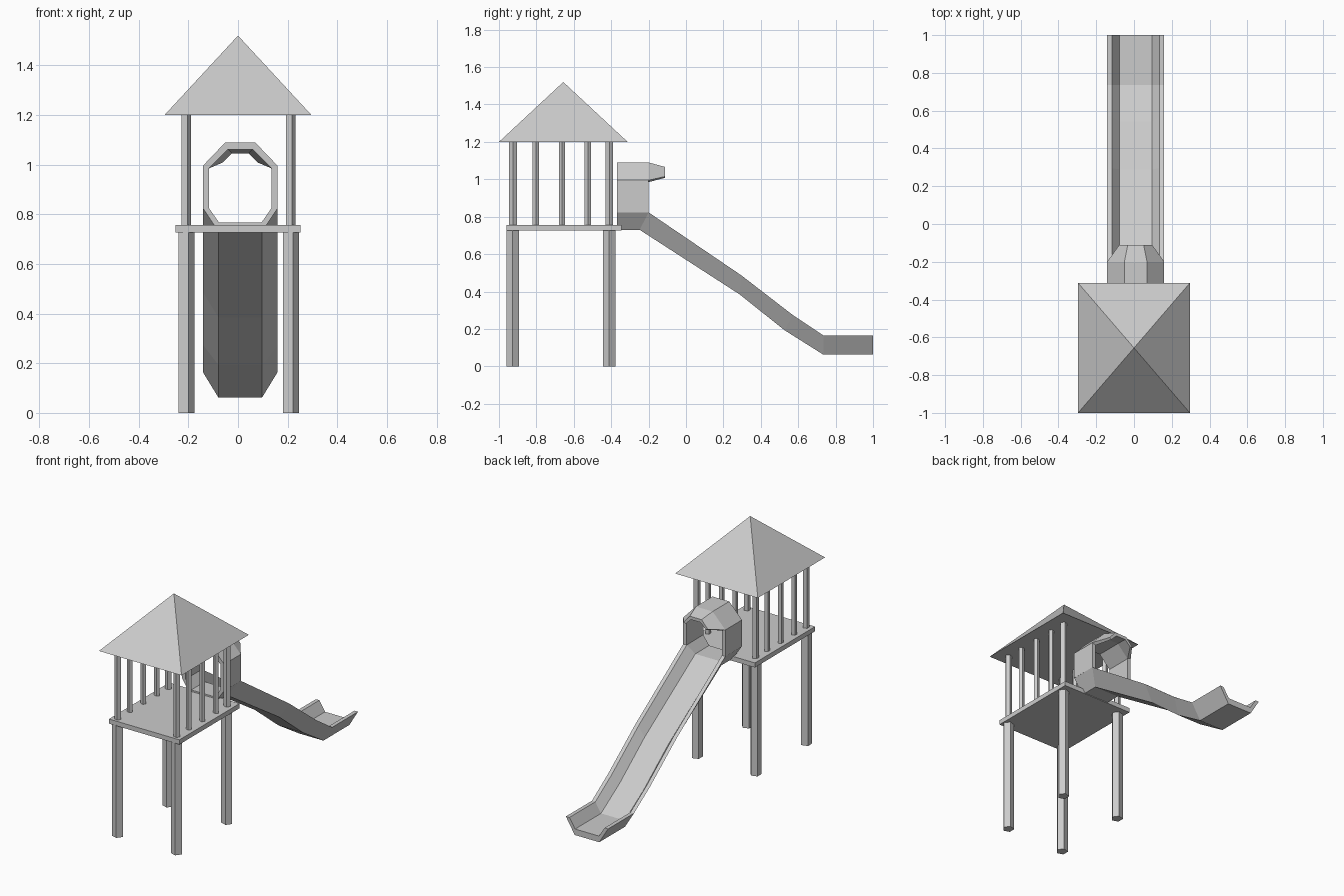
import bpy, bmesh
from math import cos, sin, tau

if "Cube" in bpy.data.objects:
    bpy.data.objects.remove(bpy.data.objects["Cube"])

CX = 0.009   # slide centre line


def loft(name, rings):
    """Skin closed cross-sections and cap both ends."""
    bm = bmesh.new()
    vs = [[bm.verts.new(p) for p in ring] for ring in rings]
    n = len(vs[0])
    for a, b in zip(vs, vs[1:]):
        for i in range(n):
            j = (i + 1) % n
            bm.faces.new((a[i], a[j], b[j], b[i]))
    bm.faces.new(vs[0])
    bm.faces.new(vs[-1])
    bmesh.ops.recalc_face_normals(bm, faces=bm.faces)
    me = bpy.data.meshes.new(name)
    bm.to_mesh(me)
    bm.free()
    ob = bpy.data.objects.new(name, me)
    bpy.context.collection.objects.link(ob)
    return ob


def pole(name, x, y, r, z0, z1):
    """Five-sided pole with one edge pointing to +x."""
    loft(name, [[(x + r * cos(tau * i / 5), y + r * sin(tau * i / 5), z)
                 for i in range(5)] for z in (z0, z1)])


def symmetric(outer, inner):
    """Mirror half outlines of (x, y, z) into one thick closed section."""
    flip = lambda pts: [(-x, y, z) for x, y, z in reversed(pts)]
    ring = outer + flip(outer) + [(-x, y, z) for x, y, z in inner] + inner[::-1]
    return [(x + CX, y, z) for x, y, z in ring]


# Platform
bpy.ops.mesh.primitive_cube_add(size=1, location=(0, -0.652, 0.741))
platform = bpy.context.object
platform.name = "platform"
platform.scale = (0.505, 0.616, 0.03)

# Pyramid roof
me = bpy.data.meshes.new("roof")
me.from_pydata([(-0.296, -1, 1.2), (0.296, -1, 1.2), (0.296, -0.312, 1.2),
                (-0.296, -0.312, 1.2), (0, -0.656, 1.52)], [],
               [(3, 2, 1, 0), (0, 1, 4), (1, 2, 4), (2, 3, 4), (3, 0, 4)])
bpy.context.collection.objects.link(bpy.data.objects.new("roof", me))

# Legs and railing posts
for x in (-0.211, 0.211):
    for y in (-0.927, -0.411):
        pole("leg", x, y, 0.0355, 0, 0.73)
    for y in (-0.925, -0.803, -0.663, -0.525, -0.41):
        pole("railing_post", x, y, 0.0215 if y in (-0.925, -0.41) else 0.018, 0.75, 1.2)

# Slide chute: rim (y, z) and underside (y, z) at each station
stations = [((-0.37, 0.825), (-0.37, 0.73)), ((-0.2, 0.823), (-0.248, 0.73)),
            ((0.295, 0.487), (0.286, 0.385)), ((0.57, 0.275), (0.527, 0.193)),
            ((0.735, 0.165), (0.735, 0.062)), ((1.0, 0.165), (1.0, 0.062))]
rings = []
for (ry, rz), (by, bz) in stations:
    fy, fz = by + 0.38 * (ry - by), bz + 0.38 * (rz - bz)
    rings.append(symmetric([(-0.151, ry, rz), (-0.088, by, bz)],
                           [(-0.126, ry, rz), (-0.085, fy, fz)]))
for ring in rings:
    # section order: outer left to right, then inner right to left
    o, i = ring[:4], ring[4:6]
    ring[4:] = [i[0], i[1], (2 * CX - i[1][0], *i[1][1:]), (2 * CX - i[0][0], *i[0][1:])]
loft("slide_chute", rings)


# Entry hood: side walls and arch
def arch(y, outer, inner):
    return symmetric([(x, y, z) for x, z in outer], [(x, y, z) for x, z in inner])


def fix(ring, k):
    """Close the inner outline so it runs right to left."""
    i = ring[2 * k:3 * k]
    return ring[:2 * k] + i + [(2 * CX - x, y, z) for x, y, z in reversed(i)]


wall_out = [(-0.151, 0.823), (-0.151, 0.995), (-0.06, 1.09)]
wall_in = [(-0.126, 0.823), (-0.126, 0.985), (-0.05, 1.062)]
loft("entry_hood", [fix(arch(y, wall_out, wall_in), 3) for y in (-0.37, -0.2)])

# Tapered visor in front of the hood
loft("hood_visor", [
    fix(arch(-0.2, wall_out[1:], wall_in[1:]), 2),
    fix(arch(-0.112, [(-0.088, 1.015), (-0.042, 1.066)],
             [(-0.072, 1.008), (-0.034, 1.046)]), 2)])
